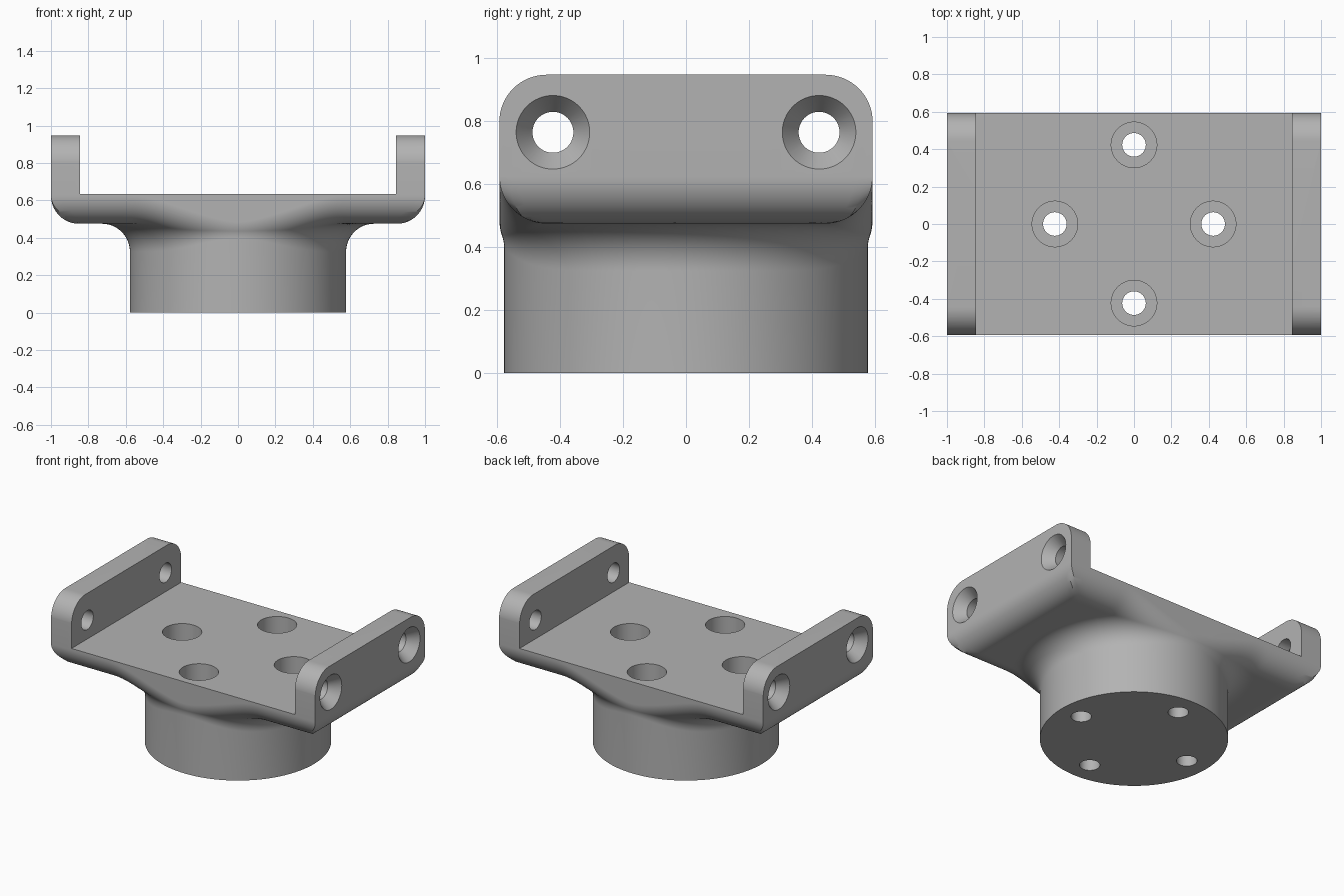
import bpy, bmesh
from math import sin, cos, pi, atan2, sqrt, hypot, tan
from mathutils import Matrix

cube = bpy.data.objects.get("Cube")
if cube:
    bpy.data.objects.remove(cube, do_unlink=True)

HX, HY = 1.0, 0.593            # half width and half depth
UNDER, FLOOR, TOP = 0.475, 0.635, 0.948
R, RC = 0.15, 0.578            # fillet radius, base radius
INNER = 0.845                  # inside face of the flanges

grey = bpy.data.materials.new("plain grey")
grey.use_nodes = True
grey.diffuse_color = (0.45, 0.45, 0.45, 1)
grey.node_tree.nodes["Principled BSDF"].inputs["Base Color"].default_value = grey.diffuse_color


def make_object(name, bm):
    bmesh.ops.recalc_face_normals(bm, faces=bm.faces)
    mesh = bpy.data.meshes.new(name)
    bm.to_mesh(mesh)
    bm.free()
    mesh.materials.append(grey)
    obj = bpy.data.objects.new(name, mesh)
    bpy.context.collection.objects.link(obj)
    return obj


def bridge(bm, a, b):
    n = len(a)
    for i in range(n):
        j = (i + 1) % n
        bm.faces.new((a[i], a[j], b[j], b[i]))


def loft(name, rings):
    """Closed solid through a list of rings of points."""
    bm = bmesh.new()
    rows = [[bm.verts.new(p) for p in ring] for ring in rings]
    for a, b in zip(rows, rows[1:]):
        bridge(bm, a, b)
    bm.faces.new(rows[0])
    bm.faces.new(rows[-1])
    return make_object(name, bm)


def lathe(name, profile, matrix, n=64):
    rings = [[matrix @ Matrix.Rotation(2 * pi * k / n, 4, 'Z') @ Matrix.Translation((r, 0, h))
              for k in range(n)] for r, h in profile]
    return loft(name, [[m.translation for m in ring] for ring in rings])


def combine(body, cutter, operation):
    mod = body.modifiers.new("cut", 'BOOLEAN')
    mod.operation, mod.object, mod.solver = operation, cutter, 'EXACT'
    bpy.context.view_layer.objects.active = body
    bpy.ops.object.modifier_apply(modifier=mod.name)
    bpy.data.objects.remove(cutter, do_unlink=True)


def collar(x, y):
    """Underside height of the concave fillet around the round base."""
    rho = max(hypot(x, y), RC)
    d = max(RC + R - rho, 0)
    lift = 0.07 * (abs(y) / rho) ** 8 * d / R
    return UNDER - R + sqrt(max(R * R - d * d, 0)) + lift


def underside(x, y):
    """Underside with the lower outer edges rounded over."""
    x, y = abs(x), abs(y)
    z = collar(x, y)
    dx, c = x - (HX - R), HY - R
    if y > c:
        best, touch = 0, HY
        for k in range(81):
            s = R * k / 80
            if hypot(x, c + s) >= RC - 1e-6:
                h = collar(x, c + s) + sqrt(R * R - s * s)
                if h > best:
                    best, touch = h, c + s
        if y > touch:
            z = max(z, best - sqrt(max(R * R - (y - c) ** 2, 0)))
    if dx > 0:
        z = max(z, UNDER + R - sqrt(max(R * R - dx * dx, 0)))
    return z


# Body: round base, blended underside and a full-height block
corner = atan2(HY, HX)
stops = [0, corner, pi / 2, pi - corner, pi, pi + corner, 1.5 * pi, 2 * pi - corner, 2 * pi]
angles = []
for i, (a, b) in enumerate(zip(stops, stops[1:])):
    n = 22 if i % 4 in (0, 3) else 34
    angles += [a + (b - a) * k / n for k in range(n)]


def ring_at(t):
    pts = []
    for a in angles:
        reach = min(HX / max(abs(cos(a)), 1e-9), HY / max(abs(sin(a)), 1e-9))
        rho = RC + (reach - RC) * t
        pts.append((rho * cos(a), rho * sin(a)))
    return pts


STEPS = 44
rings = [[(x, y, 0) for x, y in ring_at(0)]]
for k in range(STEPS + 1):
    rings.append([(x, y, underside(x, y)) for x, y in ring_at((1 - cos(pi * k / STEPS)) / 2)])
rings.append([(x, y, TOP) for x, y in ring_at(1)])
body = loft("bracket_body", rings)

# Rounded upper corners of the flanges
edge = HY + 0.0004
outline = [(-edge, -1), (edge, -1)]
for centre, start in ((edge - R, 0), (R - edge, pi / 2)):
    outline += [(centre + R * cos(start + pi / 2 * k / 16),
                 TOP - R + R * sin(start + pi / 2 * k / 16)) for k in range(17)]
combine(body, loft("corner_cutter", [[(x, y, z) for y, z in outline] for x in (-2, 2)]), 'INTERSECT')

# Channel between the two flanges
square = ((-INNER, -1), (INNER, -1), (INNER, 1), (-INNER, 1))
combine(body, loft("channel_cutter", [[(x, y, z) for x, y in square] for z in (FLOOR, 2)]), 'DIFFERENCE')

# Counterbored holes through the base
P = 0.423
bore = [(0.063, -0.1), (0.063, 0.16), (0.122, 0.16), (0.122, 0.8)]
for x, y in ((P, 0), (-P, 0), (0, P), (0, -P)):
    combine(body, lathe("bore_cutter", bore, Matrix.Translation((x, y, 0))), 'DIFFERENCE')

# Countersunk holes through the flanges
sink = [(0.065, 0.7), (0.065, 0.93), (0.117, HX), (0.124, HX + 0.01)]
for side in (1, -1):
    for y in (P, -P):
        place = Matrix.Translation((0, y, 0.765)) @ Matrix.Rotation(side * pi / 2, 4, 'Y')
        combine(body, lathe("sink_cutter", sink, place), 'DIFFERENCE')

bpy.ops.object.select_all(action='DESELECT')
body.select_set(True)
bpy.context.view_layer.objects.active = body
bpy.ops.object.shade_smooth_by_angle(angle=pi / 6)
